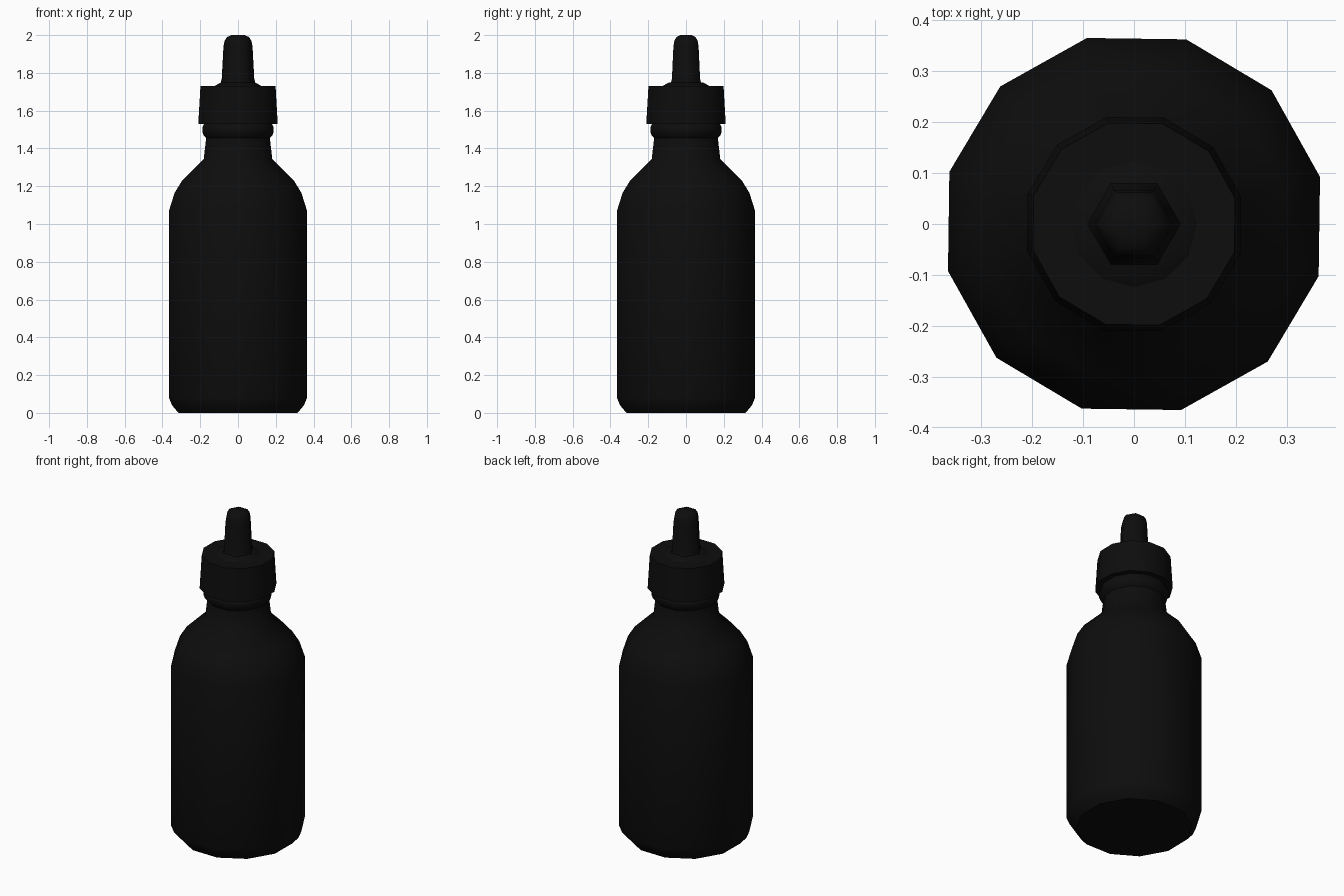
import bpy, bmesh, math

if "Cube" in bpy.data.objects:
    bpy.data.objects.remove(bpy.data.objects["Cube"])

black = bpy.data.materials.new("black")
black.diffuse_color = (0.004, 0.004, 0.004, 1)
black.use_nodes = True
black.node_tree.nodes["Principled BSDF"].inputs["Base Color"].default_value = black.diffuse_color


def lathe(name, profile, sides, turn, angle=40):
    """Revolve (radius, height) pairs into a closed low-sided solid."""
    bm = bmesh.new()
    rings = []
    for r, z in profile:
        ring = []
        for i in range(sides):
            a = math.radians(turn) + math.tau * i / sides
            ring.append(bm.verts.new((r * math.cos(a), r * math.sin(a), z)))
        rings.append(ring)
    for low, high in zip(rings, rings[1:]):
        for i in range(sides):
            j = (i + 1) % sides
            bm.faces.new((low[i], low[j], high[j], high[i]))
    bm.faces.new(rings[0][::-1])
    bm.faces.new(rings[-1])
    bmesh.ops.recalc_face_normals(bm, faces=bm.faces[:])
    mesh = bpy.data.meshes.new(name)
    bm.to_mesh(mesh)
    bm.free()
    obj = bpy.data.objects.new(name, mesh)
    bpy.context.collection.objects.link(obj)
    mesh.materials.append(black)
    bpy.ops.object.select_all(action='DESELECT')
    obj.select_set(True)
    bpy.context.view_layer.objects.active = obj
    bpy.ops.object.shade_smooth_by_angle(angle=math.radians(angle))
    return obj


# bottle with chamfered foot, rounded shoulder, neck and neck bead
lathe("bottle", [(0.325, 0), (0.36, 0.04), (0.377, 0.08), (0.377, 1.07),
                 (0.346, 1.165), (0.305, 1.23), (0.187, 1.345),
                 (0.174, 1.455), (0.188, 1.47), (0.195, 1.49),
                 (0.195, 1.51), (0.185, 1.53)], 12, 14.2)

# tapered screw cap
lathe("cap", [(0.217, 1.53), (0.205, 1.73)], 12, 14.2)

# flared collar where the dropper leaves the cap
lathe("dropper_collar", [(0.124, 1.73), (0.09, 1.75)], 12, 0)

# hexagonal squeeze bulb
lathe("dropper_bulb", [(0.094, 1.74), (0.086, 1.77), (0.077, 1.94),
                       (0.071, 1.97), (0.058, 1.99), (0.035, 2.0)], 6, 0, 65)
